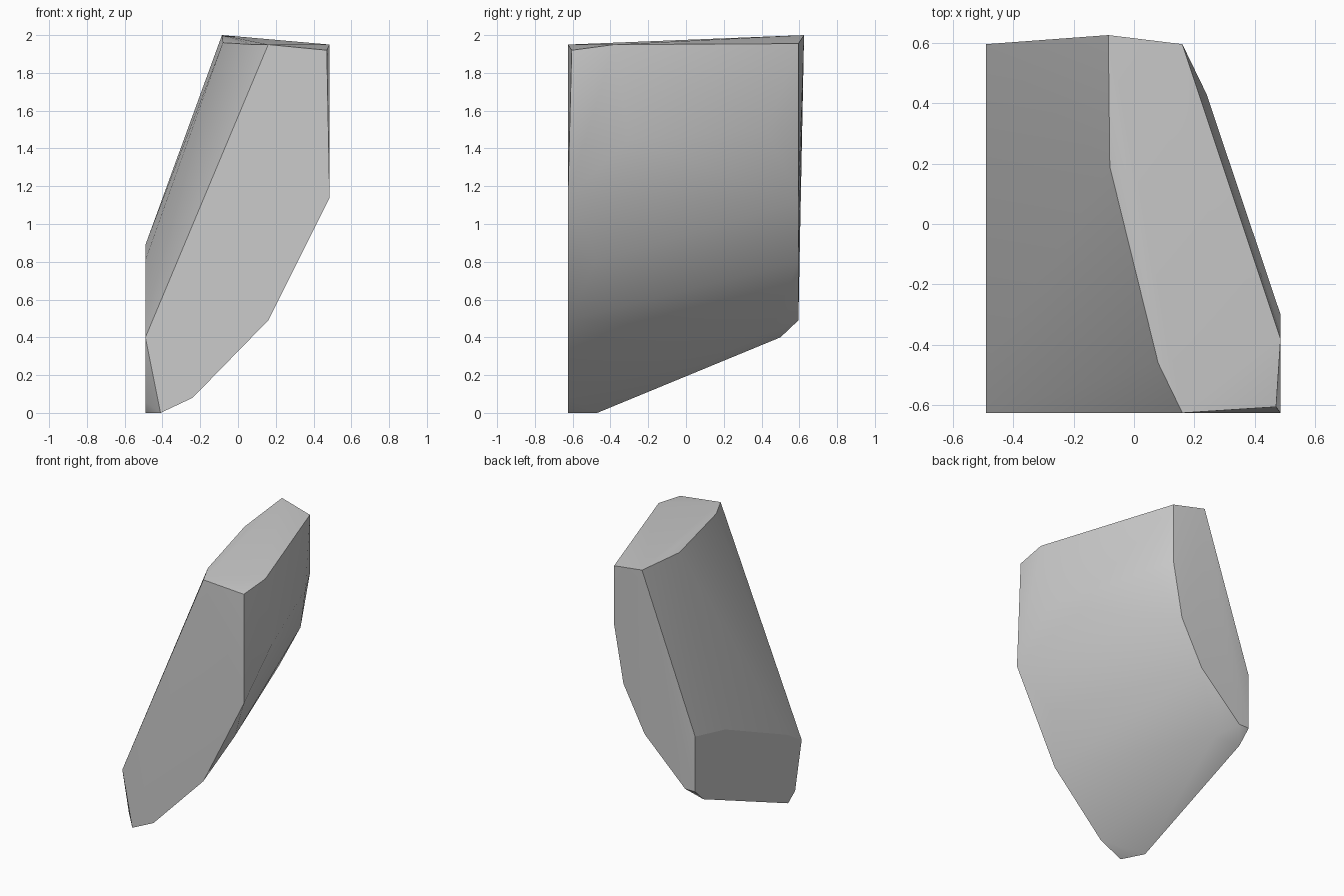
import bpy
import bmesh
from math import radians

default_cube = bpy.data.objects.get("Cube")
if default_cube:
    bpy.data.objects.remove(default_cube, do_unlink=True)


def flat_colour(name, value):
    """Make one plain material."""
    colour = (value, value, value, 1)
    material = bpy.data.materials.new(name)
    material.use_nodes = True
    material.diffuse_color = colour
    material.node_tree.nodes["Principled BSDF"].inputs["Base Color"].default_value = colour
    return material


# Planes of the three flat cuts
front_y, back_y, side_x = -.625, .595, -.49

# Front cut outline (x, z)
front_outline = [(side_x, .4), (.16, 1.95), (.485, 1.14), (.16, .49),
                 (-.24, .08), (-.41, 0)]
# Back cut outline (x, z)
back_outline = [(.16, 1.955), (.16, 1.53), (.085, 1.12), (-.085, .8),
                (-.41, .49), (side_x, .49), (side_x, .89)]
# Low side cut outline (y, z)
side_outline = [(.25, .81), (-.46, .5), (-.55, .06), (-.47, 0), (.5, .4)]
# Remaining rim of the top cut
top_rim = [(-.085, .625, 2), (-.08, .19, 1.96), (.08, -.46, 1.95),
           (.47, -.605, 1.92), (.485, -.38, 1.95)]
# Soft bulge of the curved outer side
outer_bulge = [(.485, -.3, 1.45), (.24, .43, 1.5), (.31, -.48, .8),
               (-.32, .45, .43)]

corners = [(x, front_y, z) for x, z in front_outline]
corners += [(x, back_y, z) for x, z in back_outline]
corners += [(side_x, y, z) for y, z in side_outline]
corners += top_rim + outer_bulge

# Wrap the corners into one solid shard
bm = bmesh.new()
for corner in corners:
    bm.verts.new(corner)
hull = bmesh.ops.convex_hull(bm, input=bm.verts[:], use_existing_faces=False)
unused = {item for key in ("geom_interior", "geom_unused")
          for item in hull[key] if isinstance(item, bmesh.types.BMVert)}
bmesh.ops.delete(bm, geom=list(unused), context="VERTS")
bmesh.ops.dissolve_limit(bm, angle_limit=radians(1), verts=bm.verts[:],
                         edges=bm.edges[:], delimit=set())
bmesh.ops.recalc_face_normals(bm, faces=bm.faces[:])


def on_side_cut(face):
    return face.normal.x < -.99


# Smooth the rounded sides, keep the cut borders crisp
for face in bm.faces:
    face.smooth = True
for edge in bm.edges:
    cut_border = len({on_side_cut(face) for face in edge.link_faces}) > 1
    edge.smooth = edge.calc_face_angle(0) < radians(30) and not cut_border

mesh = bpy.data.meshes.new("rock_shard")
bm.to_mesh(mesh)
bm.free()
mesh.materials.append(flat_colour("light_grey_stone", .6))
shard = bpy.data.objects.new("rock_shard", mesh)
bpy.context.collection.objects.link(shard)
